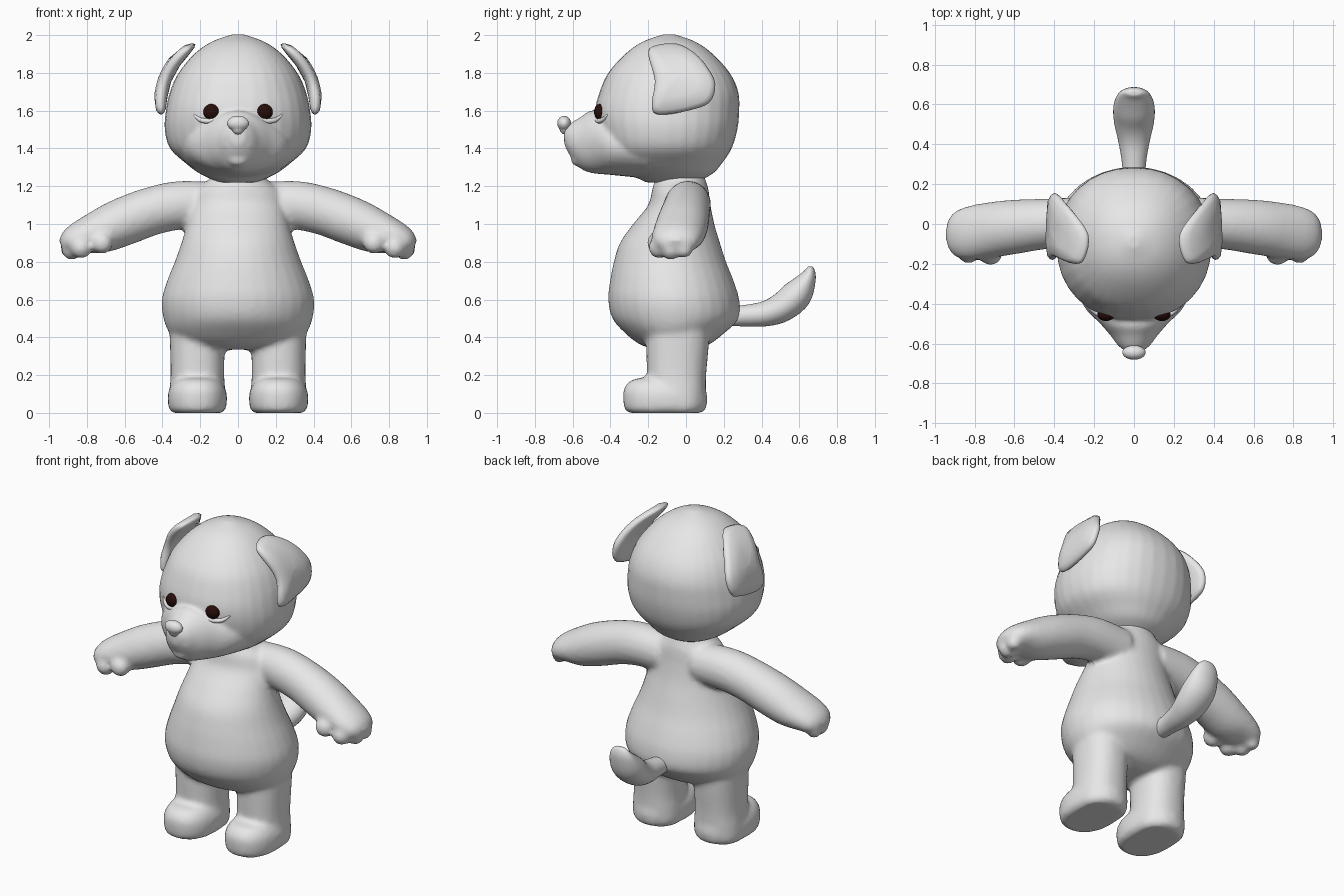
import bpy, bmesh, math
from mathutils import Vector, Matrix

if "Cube" in bpy.data.objects:
    bpy.data.objects.remove(bpy.data.objects["Cube"], do_unlink=True)

X, Y, Z = Vector((1, 0, 0)), Vector((0, 1, 0)), Vector((0, 0, 1))


def material(name, rgb):
    m = bpy.data.materials.new(name)
    m.use_nodes = True
    col = (*rgb, 1)
    m.diffuse_color = col
    m.node_tree.nodes["Principled BSDF"].inputs["Base Color"].default_value = col
    return m


GREY = material("soft grey", (0.8, 0.8, 0.8))
DARK = material("dark brown", (0.02, 0.004, 0.003))


def smooth_rows(rows, closed=False, sub=4):
    """Catmull-Rom interpolation of rows of numbers."""
    n, out = len(rows), []
    pick = (lambda i: rows[i % n]) if closed else (lambda i: rows[max(0, min(n - 1, i))])
    for i in range(n if closed else n - 1):
        p = [pick(i + k) for k in (-1, 0, 1, 2)]
        for j in range(sub):
            t = j / sub
            out.append([b + t / 2 * (c - a + t * (2 * a - 5 * b + 4 * c - d
                        + t * (3 * (b - c) + d - a))) for a, b, c, d in zip(*p)])
    return out if closed else out + [list(rows[-1])]


def skin(bm, rings):
    """Bridge rings of points and close both ends."""
    loops = [[bm.verts.new(p) for p in r] for r in rings]
    n = len(loops[0])
    for a, b in zip(loops, loops[1:]):
        for i in range(n):
            j = (i + 1) % n
            bm.faces.new((a[i], a[j], b[j], b[i]))
    bm.faces.new(loops[0])
    bm.faces.new(loops[-1])


def loft(bm, rows, u, v=None, power=2.0, sides=32):
    """Rows are x, y, z, half size along u, half size along v."""
    rows = smooth_rows(rows)
    cen = [Vector(r[:3]) for r in rows]
    rings = []
    for i, r in enumerate(rows):
        tangent = cen[min(i + 1, len(cen) - 1)] - cen[max(i - 1, 0)]
        w = v or tangent.cross(u).normalized()
        ring = []
        for k in range(sides):
            a = math.tau * k / sides
            c, s = math.cos(a), math.sin(a)
            c = math.copysign(abs(c) ** (2 / power), c)
            s = math.copysign(abs(s) ** (2 / power), s)
            ring.append(cen[i] + u * c * r[3] + w * s * r[4])
        rings.append(ring)
    skin(bm, rings)


def ball(bm, centre, radii):
    mat = Matrix.Translation(centre) @ Matrix.Diagonal((*radii, 1))
    bmesh.ops.create_uvsphere(bm, u_segments=24, v_segments=14, radius=1, matrix=mat)


def finish(name, bm, mat, voxel=0, relax=0):
    bmesh.ops.recalc_face_normals(bm, faces=bm.faces)
    for f in bm.faces:
        f.smooth = True
    me = bpy.data.meshes.new(name)
    bm.to_mesh(me)
    bm.free()
    me.materials.append(mat)
    ob = bpy.data.objects.new(name, me)
    bpy.context.collection.objects.link(ob)
    if voxel:
        m = ob.modifiers.new("fuse", 'REMESH')
        m.mode, m.voxel_size, m.use_smooth_shade = 'VOXEL', voxel, True
        m = ob.modifiers.new("relax", 'SMOOTH')
        m.factor, m.iterations = 0.5, relax
    return ob


# Torso, legs, feet and arms, fused into one skin
bm = bmesh.new()
torso = [(.335, -.05, .1, .1), (.36, -.06, .28, .18), (.42, -.06, .36, .26),
         (.5, -.055, .395, .335), (.6, -.065, .403, .347), (.7, -.075, .375, .327),
         (.8, -.085, .335, .297), (.9, -.085, .3, .265), (1, -.065, .27, .215),
         (1.1, -.035, .25, .165), (1.18, -.03, .22, .15), (1.23, -.03, .16, .135),
         (1.32, -.03, .1, .1)]
loft(bm, [(0, y, z, a, b) for z, y, a, b in torso], X, Y)
leg = [(0, -.05, .13, .13), (.03, -.05, .15, .15), (.1, -.05, .15, .155),
       (.2, -.05, .142, .157), (.35, -.045, .145, .165), (.5, -.04, .15, .17)]
foot = [(0, -.11, .13, .19), (.02, -.11, .15, .215), (.08, -.11, .157, .223),
        (.13, -.115, .147, .213), (.175, -.125, .11, .16), (.19, -.13, .04, .06)]
arm = [(.12, .02, 1.1, .11, .12), (.3, .01, 1.1, .122, .128), (.45, 0, 1.07, .127, .128),
       (.6, -.015, 1.015, .137, .128), (.72, -.03, .965, .14, .118),
       (.83, -.045, .93, .135, .09), (.9, -.05, .9, .11, .065), (.935, -.05, .885, .06, .03)]
fingers = [(.72, -.15, .9, .058), (.83, -.14, .875, .058),
           (.88, -.08, .865, .055), (.895, -.01, .865, .045)]
for s in (1, -1):
    for part in (leg, foot):
        loft(bm, [(s * .215, y, z, a, b) for z, y, a, b in part], X, Y, 2.3)
    loft(bm, [(s * r[0], *r[1:]) for r in arm], Y)
    for x, y, z, r in fingers:
        ball(bm, (s * x, y, z), (r, r, r))
finish("body", bm, GREY, .016, 5)

# Skull, muzzle and chin
bm = bmesh.new()
skull = [(1.22, -.08, .1, .13), (1.265, -.08, .2, .22), (1.32, -.1, .275, .29),
         (1.4, -.1, .36, .342), (1.5, -.1, .388, .372), (1.6, -.1, .382, .382),
         (1.7, -.09, .36, .367), (1.8, -.09, .315, .322), (1.9, -.09, .232, .232),
         (1.965, -.09, .14, .14), (2.004, -.09, .03, .03)]
loft(bm, [(0, y, z, a, b) for z, y, a, b in skull], X, Y, 2.2)
muzzle = [(-.2, 1.41, .32, .17), (-.4, 1.42, .26, .16), (-.5, 1.435, .17, .165),
          (-.56, 1.43, .118, .135), (-.61, 1.445, .08, .09), (-.645, 1.465, .035, .045)]
loft(bm, [(0, y, z, a, b) for y, z, a, b in muzzle], X, Z)
ball(bm, (0, -.565, 1.345), (.06, .045, .042))
for s in (1, -1):
    ball(bm, (s * .035, -.59, 1.42), (.05, .04, .035))
finish("head", bm, GREY, .012, 4)

# Nose
bm = bmesh.new()
ball(bm, (0, -.645, 1.533), (.06, .037, .04))
ball(bm, (0, -.64, 1.505), (.034, .03, .032))
finish("nose", bm, GREY, .007, 4)

# Tail
bm = bmesh.new()
loft(bm, [(0, .22, .51, .055, .05), (0, .32, .515, .062, .057), (0, .42, .525, .08, .067),
          (0, .51, .56, .1, .078), (0, .59, .63, .103, .08), (0, .645, .715, .08, .045),
          (0, .66, .765, .045, .02), (0, .662, .775, .01, .005)], X)
finish("tail", bm, GREY)

# Ears, eyes and eyelids on both sides
outline = [(-.2, 1.9), (-.17, 1.94), (-.05, 1.95), (.05, 1.9), (.12, 1.82), (.155, 1.74),
           (.13, 1.65), (.05, 1.61), (-.1, 1.58), (-.17, 1.59), (-.18, 1.65), (-.165, 1.76)]
layers = [(.02, .036), (.5, .035), (.85, .026), (.96, .014), (1, 0)]
layers += [(k, -d) for k, d in reversed(layers[:-1])]
for s, side in ((1, "left"), (-1, "right")):
    bm = bmesh.new()
    rings = []
    for k, off in layers:
        ring = []
        for y, z in smooth_rows(outline, True):
            y, z = -.03 + (y + .03) * k, 1.765 + (z - 1.765) * k
            a = math.asin(min(.95, (z - 1.64) / .357))
            r = .357 + off
            ring.append((s * (.053 + r * math.cos(a)), y, 1.64 + r * math.sin(a)))
        rings.append(ring)
    skin(bm, rings)
    finish(side + "_ear", bm, GREY)

    bm = bmesh.new()
    ball(bm, (s * .14, -.455, 1.593), (.044, .032, .042))
    finish(side + "_eye", bm, DARK)

    bm = bmesh.new()
    loft(bm, [(s * .075, -.475, 1.585, .004, .004), (s * .11, -.476, 1.555, .011, .011),
              (s * .155, -.463, 1.545, .013, .013), (s * .2, -.443, 1.552, .012, .012),
              (s * .235, -.415, 1.58, .004, .004)], Y, None, 2, 12)
    finish(side + "_eyelid", bm, GREY)
